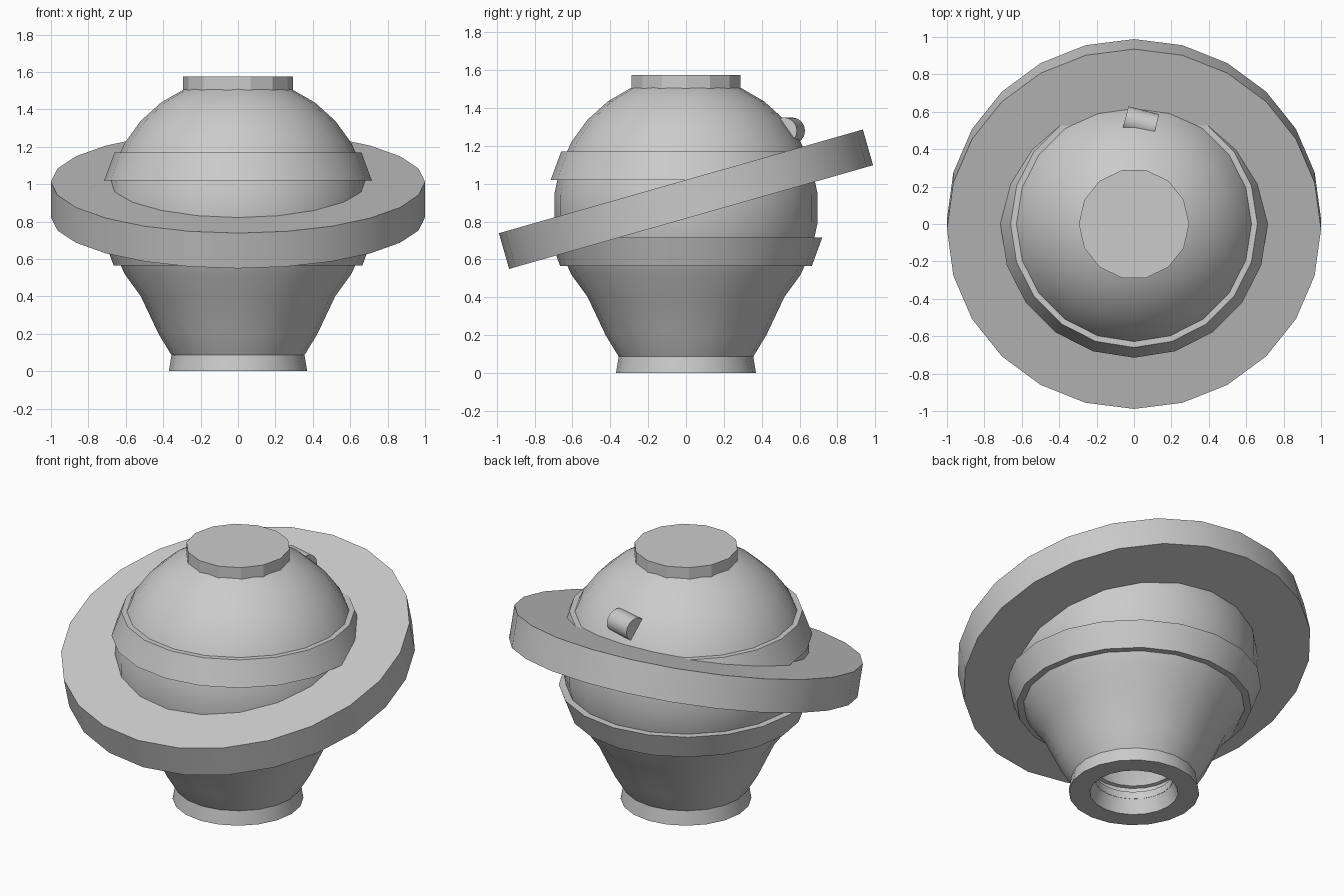
import bpy, bmesh, math
from mathutils import Vector, Matrix

cube = bpy.data.objects.get("Cube")
if cube:
    bpy.data.objects.remove(cube, do_unlink=True)

grey = bpy.data.materials.new("plain grey")
grey.use_nodes = True
colour = (0.6, 0.6, 0.6, 1)
grey.diffuse_color = colour
grey.node_tree.nodes["Principled BSDF"].inputs["Base Color"].default_value = colour


def finish(name, bm, angle=30):
    bmesh.ops.remove_doubles(bm, verts=bm.verts, dist=1e-5)
    bmesh.ops.recalc_face_normals(bm, faces=bm.faces)
    mesh = bpy.data.meshes.new(name)
    bm.to_mesh(mesh)
    bm.free()
    mesh.materials.append(grey)
    obj = bpy.data.objects.new(name, mesh)
    bpy.context.collection.objects.link(obj)
    bpy.ops.object.select_all(action="DESELECT")
    obj.select_set(True)
    bpy.context.view_layer.objects.active = obj
    bpy.ops.object.shade_smooth_by_angle(angle=math.radians(angle))
    return obj


def lathe(name, profile, sides=20, closed=True, angle=30):
    """Spin a radius/height profile around the upright axis."""
    bm = bmesh.new()
    verts = [bm.verts.new((r, 0, z)) for r, z in profile]
    edges = [bm.edges.new(pair) for pair in zip(verts, verts[1:])]
    if closed:
        edges.append(bm.edges.new((verts[-1], verts[0])))
    bmesh.ops.spin(bm, geom=verts + edges, cent=(0, 0, 0), axis=(0, 0, 1),
                   angle=2 * math.pi, steps=sides)
    return finish(name, bm, angle)


# Hollow round body: globe, flared skirt, then the inner wall
R, MID = 0.7, 0.87
globe = [(R * math.cos(math.radians(a)), MID + R * math.sin(math.radians(a)))
         for a in range(78, -46, -12)]
skirt = [(0.425, 0.2), (0.355, 0.085)]
inside = [(0.22, 0.085), (0.22, 0.13), (0.25, 0.135), (0.25, 0.17),
          (0.23, 0.175), (0.32, 0.36), (0.5, 0.6), (0.5, 1.1), (0, 1.4)]
lathe("body", [(0, 1.55)] + globe + skirt + inside, closed=False, angle=35)

# Foot collar and upper and lower bands
lathe("foot", [(0.25, 0), (0.37, 0), (0.355, 0.09), (0.22, 0.09)])
lathe("upper_band", [(0.6, 1.02), (0.715, 1.02), (0.66, 1.17), (0.6, 1.17)])
lathe("lower_band", [(0.6, 0.565), (0.665, 0.565), (0.72, 0.715), (0.6, 0.715)])

# Flat-sided top cap
lathe("top_cap", [(0, 1.45), (0.295, 1.45), (0.295, 1.575), (0, 1.575)],
      sides=14, closed=False, angle=20)

# Wide ring, raised at the back
ring = lathe("tilted_ring", [(0.58, -0.098), (1, -0.098), (1, 0.098), (0.58, 0.098)], sides=24)
ring.data.transform(Matrix.Translation((0, 0, 0.918)) @ Matrix.Rotation(math.radians(15.9), 4, "X"))

# Small peg half sunk into the back of the globe
bm = bmesh.new()
axis = Vector((0.95, -0.25, 0.0)).to_track_quat("Z", "Y").to_matrix().to_4x4()
bmesh.ops.create_cone(bm, cap_ends=True, segments=16, radius1=0.07, radius2=0.07, depth=0.17,
                      matrix=Matrix.Translation((0.035, 0.54, 1.28)) @ axis)
finish("back_peg", bm)
